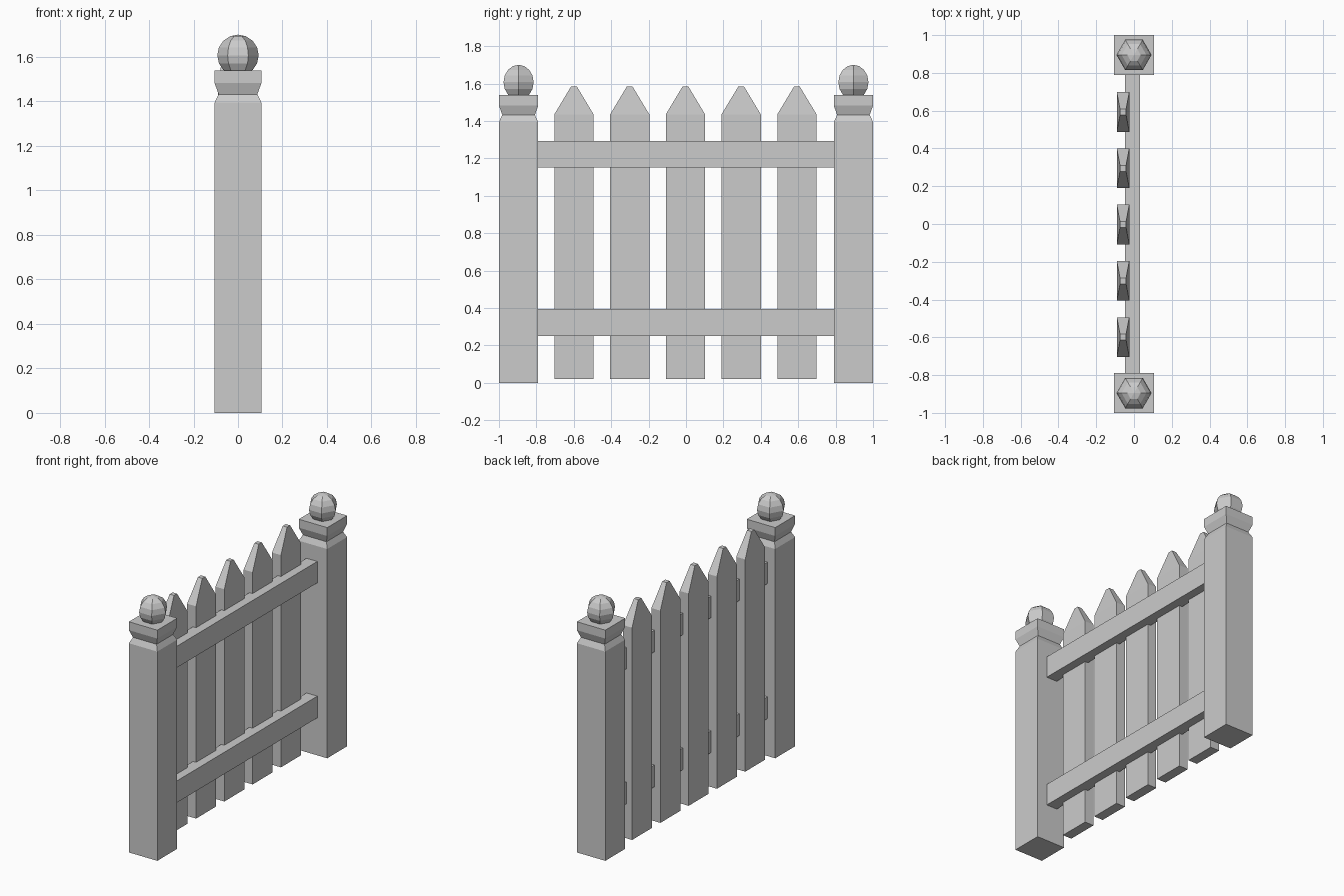
import bpy, bmesh
from math import sin, cos, pi

if "Cube" in bpy.data.objects:
    bpy.data.objects.remove(bpy.data.objects["Cube"])


def loft(name, rings, loc):
    """Skin a stack of equal-sized rings and cap both ends."""
    bm = bmesh.new()
    loops = [[bm.verts.new(p) for p in ring] for ring in rings]
    n = len(loops[0])
    for a, b in zip(loops, loops[1:]):
        for i in range(n):
            j = (i + 1) % n
            bm.faces.new((a[i], a[j], b[j], b[i]))
    bm.faces.new(loops[0][::-1])
    bm.faces.new(loops[-1])
    bmesh.ops.recalc_face_normals(bm, faces=bm.faces)
    mesh = bpy.data.meshes.new(name)
    bm.to_mesh(mesh)
    bm.free()
    obj = bpy.data.objects.new(name, mesh)
    obj.location = loc
    bpy.context.collection.objects.link(obj)
    return obj


def rect(hx, hy, z):
    return [(-hx, -hy, z), (hx, -hy, z), (hx, hy, z), (-hx, hy, z)]


def ball(name, r, loc, sides=6, rings=8):
    bm = bmesh.new()
    bottom, top = bm.verts.new((0, 0, -r)), bm.verts.new((0, 0, r))
    loops = []
    for k in range(1, rings):
        t = -pi / 2 + pi * k / rings
        loops.append([bm.verts.new((r * cos(t) * cos(2 * pi * i / sides),
                                    r * cos(t) * sin(2 * pi * i / sides),
                                    r * sin(t))) for i in range(sides)])
    for i in range(sides):
        j = (i + 1) % sides
        bm.faces.new((bottom, loops[0][j], loops[0][i]))
        bm.faces.new((top, loops[-1][i], loops[-1][j]))
        for a, b in zip(loops, loops[1:]):
            bm.faces.new((a[i], a[j], b[j], b[i]))
    mesh = bpy.data.meshes.new(name)
    bm.to_mesh(mesh)
    bm.free()
    obj = bpy.data.objects.new(name, mesh)
    obj.location = loc
    bpy.context.collection.objects.link(obj)


# Posts with necked caps and faceted ball finials
post_profile = [(0.105, 0), (0.105, 1.395), (0.087, 1.432),
                (0.105, 1.482), (0.105, 1.538)]
for side, y in (("near", -0.895), ("far", 0.895)):
    loft(f"{side}_post", [rect(h, h, z) for h, z in post_profile], (0, y, 0))
    ball(f"{side}_post_ball", 0.093, (0, y, 1.607))

# Horizontal rails running into the posts
for name, z0, z1 in (("lower_rail", 0.25, 0.395), ("upper_rail", 1.15, 1.293)):
    loft(name, [rect(0.04, 0.80, z0), rect(0.04, 0.80, z1)], (-0.008, 0, 0))

# Pickets with tapered, blunt tips
for i in range(5):
    loft(f"picket_{i + 1}",
         [rect(0.033, 0.105, 0.02), rect(0.033, 0.105, 1.435),
          rect(0.016, 0.016, 1.583)],
         (-0.058, -0.003 + (i - 2) * 0.298, 0))
